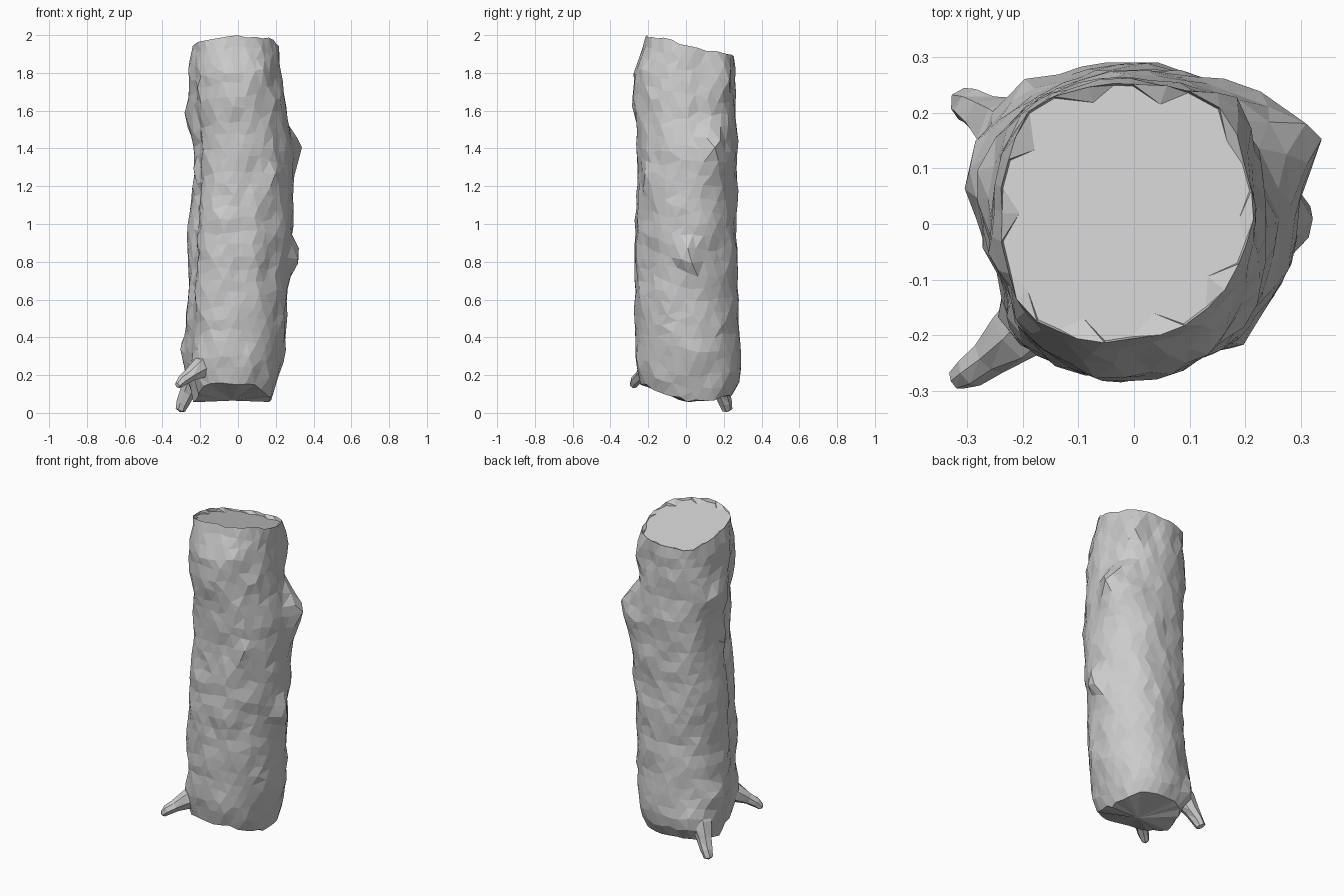
import bpy, bmesh, math, random
from mathutils import Vector, noise

if "Cube" in bpy.data.objects:
    bpy.data.objects.remove(bpy.data.objects["Cube"])

random.seed(4)
SEG, RINGS = 30, 28

# silhouette of the trunk: z, left, right, front, back
PROFILE = [
    (0.05, -0.23, 0.17, -0.20, 0.22), (0.20, -0.255, 0.22, -0.262, 0.295),
    (0.40, -0.268, 0.255, -0.265, 0.28), (0.75, -0.255, 0.27, -0.267, 0.268),
    (1.00, -0.25, 0.29, -0.263, 0.268), (1.20, -0.232, 0.297, -0.250, 0.27),
    (1.40, -0.23, 0.285, -0.253, 0.272), (1.60, -0.25, 0.255, -0.272, 0.265),
    (1.80, -0.255, 0.227, -0.275, 0.258), (2.00, -0.245, 0.20, -0.208, 0.252)]

# knots, ridges and grooves: angle, z, angular width, height, depth
BUMPS = [
    (26, 1.41, 12, 0.13, 0.075), (44, 1.38, 14, 0.14, 0.035), (2, 0.83, 9, 0.06, 0.065),
    (47, 1.80, 13, 0.13, 0.038), (43, 1.60, 14, 0.05, -0.025), (20, 1.62, 10, 0.12, -0.012),
    (165, 1.55, 18, 0.13, 0.036), (170, 0.95, 16, 0.15, 0.02), (163, 0.33, 18, 0.14, 0.05),
    (205, 1.10, 7, 0.75, -0.032), (195, 1.25, 8, 0.06, 0.02), (305, 1.25, 8, 0.05, 0.018),
    (95, 0.22, 25, 0.10, 0.006), (220, 0.25, 12, 0.08, 0.02), (140, 0.20, 15, 0.11, 0.045),
    (40, 0.10, 18, 0.06, 0.02), (238, 0.90, 22, 0.75, 0.022), (318, 0.85, 22, 0.6, -0.018),
    (138, 1.30, 20, 0.5, 0.024)]


def extents(z):
    z = min(max(z, PROFILE[0][0]), PROFILE[-1][0])
    for a, b in zip(PROFILE, PROFILE[1:]):
        if z <= b[0]:
            f = (z - a[0]) / (b[0] - a[0])
            return [p + (q - p) * f for p, q in zip(a[1:], b[1:])]


def bark_point(deg, z):
    l, r, f, b = extents(z)
    c, s = math.cos(math.radians(deg)), math.sin(math.radians(deg))
    k = (abs(c) ** 2.2 + abs(s) ** 2.2) ** (-1 / 2.2)
    x, y = (l + r) / 2 + (r - l) / 2 * c * k, (f + b) / 2 + (b - f) / 2 * s * k
    d = noise.noise(Vector((x * 9, y * 9, z * 8))) * 0.015
    d += random.uniform(-0.004, 0.004)
    for ang, bz, wa, wz, amp in BUMPS:
        da = (deg - ang + 180) % 360 - 180
        d += amp * math.exp(-(da / wa) ** 2 - ((z - bz) / wz) ** 2)
    return Vector((x + c * d, y + s * d, z))


def top_z(x, y):
    return 1.938 - 0.24 * (y - 0.02) + 0.04 * x


def bottom_z(y):
    return 0.06 + max(0, -y) * 0.45 + max(0, y - 0.1) * 0.25


def finish(bm, name):
    bmesh.ops.recalc_face_normals(bm, faces=bm.faces[:])
    me = bpy.data.meshes.new(name)
    bm.to_mesh(me)
    bm.free()
    ob = bpy.data.objects.new(name, me)
    bpy.context.collection.objects.link(ob)
    return ob


def bridge(bm, lower, upper, shift=0):
    # skin two rings with triangles that follow the half-step offset
    n = len(lower)
    for i in range(n):
        j = (i + 1) % n
        a, b, c, d = lower[i], lower[j], upper[j], upper[i]
        for t in (((a, b, c), (a, c, d)) if shift else ((a, b, d), (b, c, d))):
            bm.faces.new(t)


def fan(bm, ring, co):
    v = bm.verts.new(co)
    for i in range(len(ring)):
        bm.faces.new((ring[i], ring[(i + 1) % len(ring)], v))


# trunk with slanted ends
bm = bmesh.new()
rings = []
for k in range(RINGS + 1):
    t = k / RINGS
    end = k in (0, RINGS)
    ring = []
    for i in range(SEG):
        deg = 360 / SEG * (i + (k % 2) * 0.5) + random.uniform(-2.5, 2.5)
        p = bark_point(deg, 0.07 + 1.9 * t)
        zb, zt = bottom_z(p.y), top_z(p.x, p.y)
        z = zb + (zt - zb) * t + random.uniform(-1, 1) * (0.01 if end else 0.015)
        ring.append(bm.verts.new(bark_point(deg, z)))
    rings.append(ring)
for k in range(RINGS):
    bridge(bm, rings[k], rings[k + 1], k % 2)
bmesh.ops.beautify_fill(bm, faces=bm.faces[:], edges=[e for e in bm.edges if not e.is_boundary])

# ragged sawn top: a toothed inner ring just under the rim
inner = []
for i, v in enumerate(rings[-1]):
    s = random.uniform(0.82, 0.92) if i % 3 == 0 else 0.985
    x, y = -0.02 + (v.co.x + 0.02) * s, 0.025 + (v.co.y - 0.025) * s
    inner.append(bm.verts.new((x, y, top_z(x, y) - 0.014)))
bridge(bm, rings[-1], inner)
fan(bm, inner, (-0.02, 0.025, top_z(-0.02, 0.025) - 0.014))

# broken underside
fan(bm, rings[0], (-0.03, 0.0, 0.065))
finish(bm, "trunk")


# root stubs: tapering bent tubes
def root(name, path):
    bm = bmesh.new()
    pts = [Vector(p[:3]) for p in path]
    prev = None
    for i, p in enumerate(path):
        d = pts[min(i + 1, len(pts) - 1)] - pts[max(i - 1, 0)]
        q = d.to_track_quat('Z', 'Y')
        ring = []
        for j in range(7):
            a = math.tau * j / 7
            r = p[3] * random.uniform(0.88, 1.12)
            ring.append(bm.verts.new(pts[i] + q @ Vector((math.cos(a) * r, math.sin(a) * r, 0))))
        if prev:
            bridge(bm, prev, ring)
        else:
            fan(bm, ring, pts[0])
        prev = ring
    fan(bm, prev, pts[-1] + (pts[-1] - pts[-2]).normalized() * 0.012)
    return finish(bm, name)


root("front_root", [(-0.15, -0.14, 0.28, 0.07), (-0.21, -0.20, 0.23, 0.055),
                    (-0.26, -0.24, 0.195, 0.034), (-0.295, -0.265, 0.17, 0.032),
                    (-0.318, -0.28, 0.145, 0.02)])
root("back_root", [(-0.17, 0.13, 0.26, 0.075), (-0.225, 0.165, 0.18, 0.062),
                   (-0.262, 0.19, 0.11, 0.042), (-0.29, 0.21, 0.055, 0.034),
                   (-0.305, 0.216, 0.016, 0.028)])
